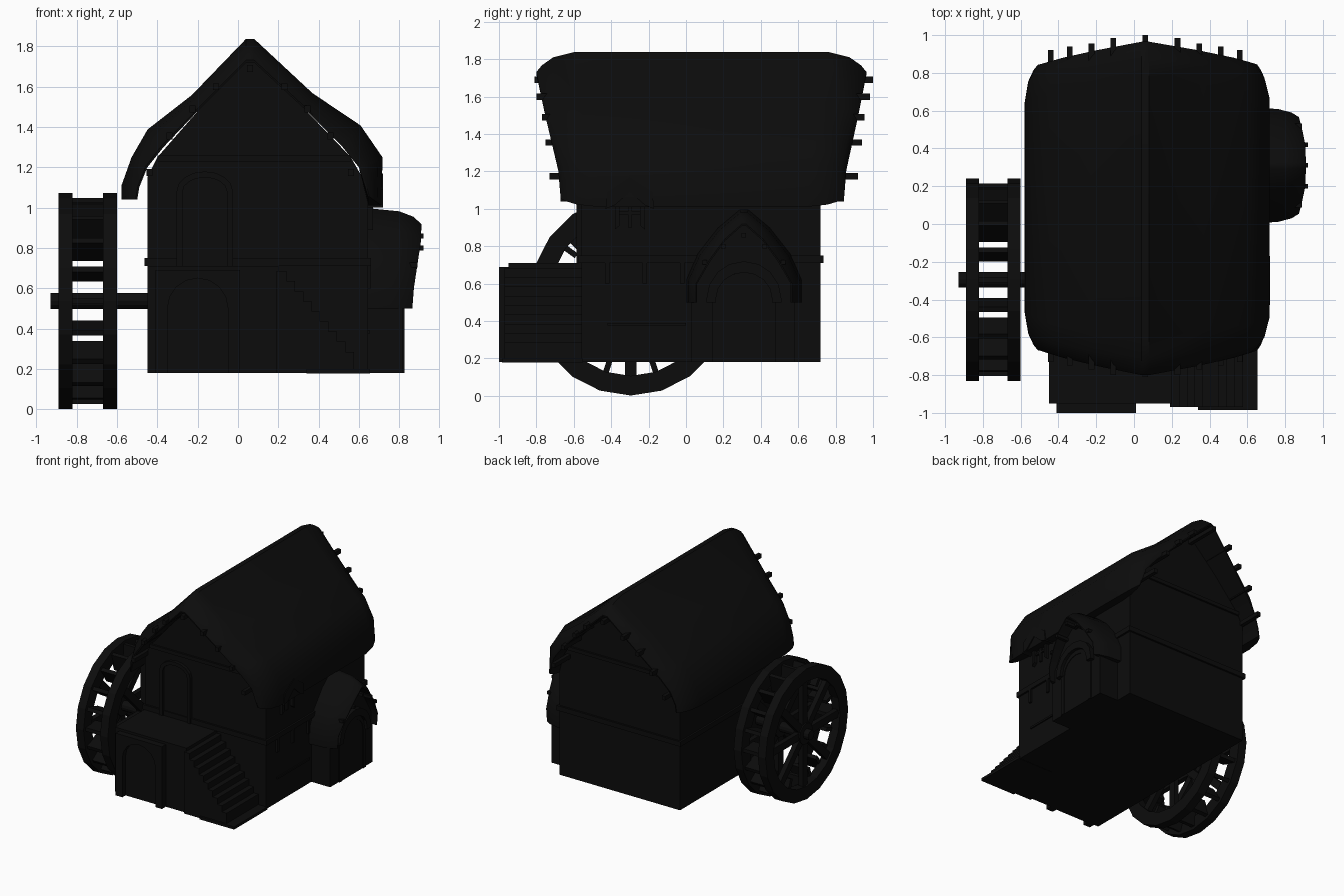
import bpy, bmesh, math
from mathutils import Matrix, Vector

if "Cube" in bpy.data.objects:
    bpy.data.objects.remove(bpy.data.objects["Cube"])

mat = bpy.data.materials.new("charcoal_black")
mat.diffuse_color = (0.0037, 0.0037, 0.0037, 1)
mat.use_nodes = True
mat.node_tree.nodes["Principled BSDF"].inputs["Base Color"].default_value = mat.diffuse_color


def finish(bm, name, smooth=False):
    bmesh.ops.recalc_face_normals(bm, faces=bm.faces[:])
    me = bpy.data.meshes.new(name)
    bm.to_mesh(me)
    bm.free()
    me.materials.append(mat)
    ob = bpy.data.objects.new(name, me)
    bpy.context.collection.objects.link(ob)
    if smooth:
        bpy.ops.object.select_all(action='DESELECT')
        ob.select_set(True)
        bpy.context.view_layer.objects.active = ob
        bpy.ops.object.shade_smooth_by_angle(angle=math.radians(40))
    return ob


def add_box(bm, x0, x1, y0, y1, z0, z1, rot=None):
    m = Matrix.Translation(((x0 + x1) / 2, (y0 + y1) / 2, (z0 + z1) / 2)) @ Matrix.Diagonal((x1 - x0, y1 - y0, z1 - z0, 1))
    bmesh.ops.create_cube(bm, size=1, matrix=(rot @ m) if rot else m)


def boxes(name, *dims):
    bm = bmesh.new()
    for d in dims:
        add_box(bm, *d)
    return finish(bm, name)


def skin(bm, rings, wrap=False):
    """Bridge equal closed rings of points, capping both ends unless wrapped."""
    vs = [[bm.verts.new(p) for p in r] for r in rings]
    n = len(vs[0])
    pairs = list(zip(vs, vs[1:])) + ([(vs[-1], vs[0])] if wrap else [])
    for a, b in pairs:
        for i in range(n):
            j = (i + 1) % n
            bm.faces.new((a[i], a[j], b[j], b[i]))
    if not wrap:
        bm.faces.new(vs[0])
        bm.faces.new(vs[-1])


def prism(name, pts, axis, a, b):
    """Extrude a (u, z) outline along x or y."""
    bm = bmesh.new()
    put = (lambda u, z, d: (d, u, z)) if axis == 'x' else (lambda u, z, d: (u, d, z))
    skin(bm, [[put(u, z, d) for u, z in pts] for d in (a, b)])
    return finish(bm, name)


def arch(c, w, z0, spring, rise, n=8):
    """Round-headed outline, from left foot to right foot."""
    pts = [(c - w, z0)]
    pts += [(c - w * math.cos(math.pi * i / n), spring + rise * math.sin(math.pi * i / n)) for i in range(n + 1)]
    return pts + [(c + w, z0)]


def arch_frame(name, outer, inner, axis, a, b):
    prism(name, outer + inner[::-1], axis, a, b)


def thatch(name, outer, inner, stations, put):
    """Thick roof shell whose rounded ends close in on the inner profile."""
    bm = bmesh.new()
    rings = []
    for end, inset, blend in stations:
        shell = [(o[0] + (i[0] - o[0]) * blend, o[1] + (i[1] - o[1]) * blend) for o, i in zip(outer, inner)]
        rings.append([put(u, z, end, inset, blend) for u, z in shell + inner[::-1]])
    skin(bm, rings)
    return finish(bm, name, True)


# House walls with gable ends
gable = [(-.45, .18), (.645, .18), (.645, 1.1), (.56, 1.25), (.33, 1.49), (.06, 1.74),
         (-.19, 1.49), (-.4, 1.25), (-.45, 1.15)]
prism("house_walls", gable, 'y', -.56, .72)
boxes("floor_band", (-.465, .66, -.575, .735, .71, .75))
boxes("gable_beams", (-.4, .56, -.575, -.55, 1.23, 1.26), (-.4, .56, .71, .735, 1.23, 1.26))

# Main thatched roof
outer = [(-.58, 1.04), (-.58, 1.11), (-.53, 1.25), (-.45, 1.39), (-.23, 1.56), (.04, 1.84), (.08, 1.84),
         (.37, 1.57), (.61, 1.41), (.72, 1.25), (.712, 1.01)]
inner = [(-.5, 1.04), (-.49, 1.1), (-.45, 1.2), (-.37, 1.3), (-.19, 1.49), (.04, 1.72), (.08, 1.72),
         (.33, 1.49), (.52, 1.3), (.6, 1.2), (.645, 1.01)]


def roof_point(u, z, end, inset, blend):
    k = min(1, max(0, (z - 1.15) / .55))
    y = -(.67 + .13 * k) + inset if end < 0 else .845 + .12 * k - inset
    return (u, y, z + (.05 * blend if z < 1.1 and u > 0 else 0))


ends = [(0, .9), (.03, .6), (.09, .25), (.2, .02)]
thatch("thatched_roof", outer, inner,
       [(-1, i, b) for i, b in ends] + [(1, i, b) for i, b in ends[::-1]], roof_point)

# Purlin ends poking out of the roof
bm = bmesh.new()
for dx, z, y0, y1 in ((0, 1.69, -.81, 1.0), (.17, 1.6, -.8, .985), (.285, 1.49, -.77, .955),
                      (.4, 1.355, -.75, .94), (.5, 1.175, -.73, .92)):
    for s in ((1, -1) if dx else (1,)):
        x = .06 + s * dx
        add_box(bm, x - .015, x + .015, y0, y1, z - .017, z + .017)
finish(bm, "roof_purlins")

# Side window with a small peaked thatch hood
prism("window_hood", [(-.43, 1.0), (-.42, 1.09), (-.3, 1.17), (-.18, 1.09), (-.17, 1.0), (-.22, 1.02),
                      (-.3, 1.09), (-.38, 1.02)], 'x', .6, .72)
arch_frame("window_frame", arch(-.3, .08, .89, 1.04, .06), arch(-.3, .055, .91, 1.03, .045), 'x', .64, .67)
boxes("window_bars", (.64, .66, -.31, -.29, .9, 1.08), (.64, .66, -.37, -.23, .97, .985))
boxes("wall_posts", *[(.64, .66, y - .012, y + .012, .6, .72) for y in (-.42, -.22, -.02)],
      (.64, .655, -.42, 0, .375, .39))

# Cellar with terrace, front portal and doors
boxes("cellar_terrace", (-.45, .2, -.95, -.55, .18, .71))
arch_frame("cellar_portal", [(-.41, .18), (-.41, .69), (.01, .69), (.01, .18)],
           arch(-.2, .15, .18, .5, .15), 'y', -1.0, -.94)
prism("cellar_door", arch(-.2, .15, .18, .5, .15), 'y', -.958, -.94)
arch_frame("terrace_door_frame", arch(-.165, .14, .71, 1.08, .1), arch(-.165, .11, .71, 1.08, .07), 'y', -.585, -.55)
prism("terrace_door", arch(-.165, .11, .71, 1.08, .07), 'y', -.568, -.55)

# Stone stairs down to the right
N = 9
bm = bmesh.new()
for i in range(N):
    x = .19 + i * .042
    add_box(bm, x, x + .05, -.97, -.55, .18, .685 - i * .05)
add_box(bm, .34, .655, -.985, -.55, .178, .2)
finish(bm, "stairs")

# Side entrance bay with arched door
C = .31
prism("entrance_bay", [(.03, .18), (.03, .6), (.13, .74), (.21, .84), (C, .93), (.41, .84), (.49, .74),
                       (.58, .6), (.58, .18)], 'x', .6, .815)
arch_frame("entrance_arch", arch(C, .2, .5, .52, .2), arch(C, .15, .5, .52, .14), 'x', .8, .85)
arch_frame("entrance_jambs", arch(C, .17, .18, .5, .16), arch(C, .135, .18, .5, .125), 'x', .8, .825)
prism("entrance_door", arch(C, .135, .18, .5, .125), 'x', .8, .82)

# Thatched hood over the entrance
half_o = [(0, .5), (0, .62), (.06, .76), (.17, .9), (.29, 1.0)]
half_i = [(.06, .5), (.06, .6), (.13, .72), (.21, .83), (.3, .91)]
both = lambda h: h + [(2 * C - u, z) for u, z in h[::-1]]


def hood_point(u, z, end, inset, blend):
    k = min(1, max(0, (z - .55) / .3))
    return (.62 if end < 0 else .865 + .045 * k - inset, u, z)


thatch("entrance_hood", both(half_o), both(half_i),
       [(-1, 0, 0), (1, .11, .2), (1, .04, .5), (1, 0, .9)], hood_point)
boxes("hood_purlins", *[(.8, x, y - .012, y + .012, z - .012, z + .012) for y, z, x in
                        ((.1, .715, .89), (.2, .8, .92), (.31, .86, .92), (.42, .8, .92), (.52, .715, .89))])

# Water wheel
HUB = Vector((0, -.295, .537))
SEG = 20


def spin(i, n):
    return Matrix.Translation(HUB) @ Matrix.Rotation(2 * math.pi * i / n, 4, 'X')


for side, x0, x1 in (("outer", -.89, -.82), ("inner", -.67, -.6)):
    bm = bmesh.new()
    skin(bm, [[spin(i, SEG) @ Vector((x, 0, r)) for x, r in ((x0, .43), (x1, .43), (x1, .535), (x0, .535))]
              for i in range(SEG)], wrap=True)
    finish(bm, side + "_wheel_rim")
    bm = bmesh.new()
    for i in range(8):
        add_box(bm, x0 + .015, x1 - .015, -.03, .03, 0, .45, spin(i, 8))
    finish(bm, side + "_wheel_spokes")
bm = bmesh.new()
for i in range(SEG):
    add_box(bm, -.83, -.66, -.015, .015, .36, .51, spin(i, SEG))
finish(bm, "wheel_paddles")

# Axle and hub
bm = bmesh.new()
for x0, x1, r in ((-.93, -.44, .04), (-.885, -.825, .085), (-.665, -.605, .085)):
    bmesh.ops.create_cone(bm, cap_ends=True, segments=12, radius1=r, radius2=r, depth=x1 - x0,
                          matrix=Matrix.Translation(HUB + Vector(((x0 + x1) / 2, 0, 0))) @ Matrix.Rotation(math.pi / 2, 4, 'Y'))
finish(bm, "wheel_axle")
